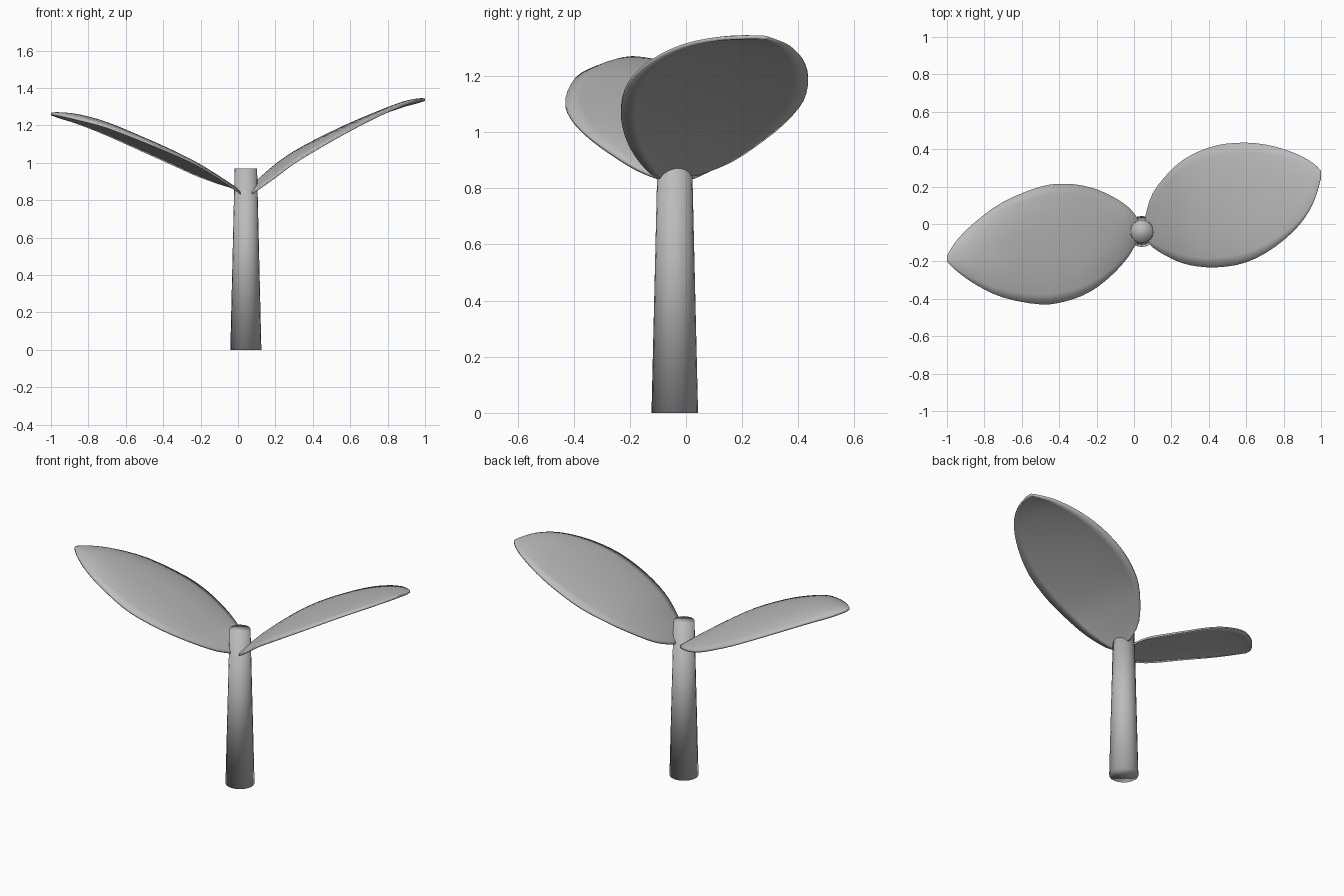
import bpy, bmesh, math
from mathutils import Vector

if "Cube" in bpy.data.objects:
    bpy.data.objects.remove(bpy.data.objects["Cube"])

grey = bpy.data.materials.new("plain grey")
grey.diffuse_color = (0.5, 0.5, 0.5, 1)
grey.use_nodes = True
grey.node_tree.nodes["Principled BSDF"].inputs["Base Color"].default_value = grey.diffuse_color


def finish(bm, name):
    bmesh.ops.recalc_face_normals(bm, faces=bm.faces)
    for f in bm.faces:
        f.smooth = True
    me = bpy.data.meshes.new(name)
    bm.to_mesh(me)
    bm.free()
    me.materials.append(grey)
    ob = bpy.data.objects.new(name, me)
    bpy.context.collection.objects.link(ob)
    return ob


def spline(rows, steps):
    """Catmull-Rom through rows of numbers."""
    out = []
    n = len(rows)
    for i in range(n - 1):
        p0, p1, p2, p3 = (rows[max(0, min(n - 1, i + k))] for k in (-1, 0, 1, 2))
        for s in range(steps):
            t = s / steps
            out.append([0.5 * (2 * b + (c - a) * t + (2 * a - 5 * b + 4 * c - d) * t * t
                               + (3 * b - a - 3 * c + d) * t ** 3)
                        for a, b, c, d in zip(p0, p1, p2, p3)])
    out.append(list(rows[-1]))
    return out


def leaf(name, stations, across=12, thick=0.012):
    """Stations: x, front y, back y, front z, back z, dome height."""
    bm = bmesh.new()
    tops, bottoms = [], []
    for x, yf, yb, zf, zb, dome in spline(stations, 3):
        top, bottom = [], []
        for j in range(across + 1):
            k = j / across
            p = Vector((x, yf + (yb - yf) * k, zf + (zb - zf) * k))
            rise = dome * (1 - abs(2 * k - 1) ** 2.5)
            top.append(bm.verts.new(p + Vector((0, 0, rise + thick / 2))))
            bottom.append(bm.verts.new(p + Vector((0, 0, rise * 0.4 - thick / 2))))
        tops.append(top)
        bottoms.append(bottom)
    # upper and lower skins
    for grid in (tops, bottoms):
        for r, s in zip(grid, grid[1:]):
            for j in range(across):
                bm.faces.new((r[j], r[j + 1], s[j + 1], s[j]))
    # thin rim all round
    for t, b in ((tops[0], bottoms[0]), (tops[-1], bottoms[-1]),
                 ([r[0] for r in tops], [r[0] for r in bottoms]),
                 ([r[-1] for r in tops], [r[-1] for r in bottoms])):
        for i in range(len(t) - 1):
            bm.faces.new((t[i], t[i + 1], b[i + 1], b[i]))
    return finish(bm, name)


# Stem: tapered round post
bm = bmesh.new()
bmesh.ops.create_cone(bm, cap_ends=True, segments=20, radius1=0.083, radius2=0.06, depth=0.97)
bmesh.ops.translate(bm, verts=bm.verts, vec=(0.042, -0.04, 0.485))
finish(bm, "stem")

# Leaves: thin domed blades
leaf("right_leaf", [
    (0.06, -0.07, 0.04, 0.83, 0.85, 0.004),
    (0.10, -0.125, 0.165, 0.855, 0.90, 0.012),
    (0.20, -0.185, 0.29, 0.925, 0.985, 0.02),
    (0.30, -0.22, 0.365, 1.00, 1.05, 0.024),
    (0.44, -0.232, 0.42, 1.085, 1.12, 0.026),
    (0.60, -0.205, 0.435, 1.175, 1.195, 0.022),
    (0.75, -0.125, 0.415, 1.252, 1.256, 0.018),
    (0.88, -0.01, 0.37, 1.308, 1.302, 0.016),
    (0.96, 0.115, 0.323, 1.333, 1.324, 0.009),
    (1.00, 0.245, 0.285, 1.338, 1.337, 0.001),
])
leaf("left_leaf", [
    (0.02, -0.085, 0.03, 0.832, 0.84, 0.004),
    (-0.03, -0.175, 0.09, 0.868, 0.868, 0.01),
    (-0.12, -0.275, 0.15, 0.93, 0.897, 0.018),
    (-0.23, -0.36, 0.195, 0.995, 0.938, 0.026),
    (-0.36, -0.412, 0.215, 1.055, 0.997, 0.032),
    (-0.50, -0.43, 0.2, 1.113, 1.06, 0.036),
    (-0.70, -0.393, 0.118, 1.19, 1.15, 0.038),
    (-0.85, -0.322, 0.01, 1.23, 1.21, 0.032),
    (-0.95, -0.25, -0.09, 1.253, 1.242, 0.016),
    (-1.00, -0.20, -0.17, 1.262, 1.26, 0.002),
])
